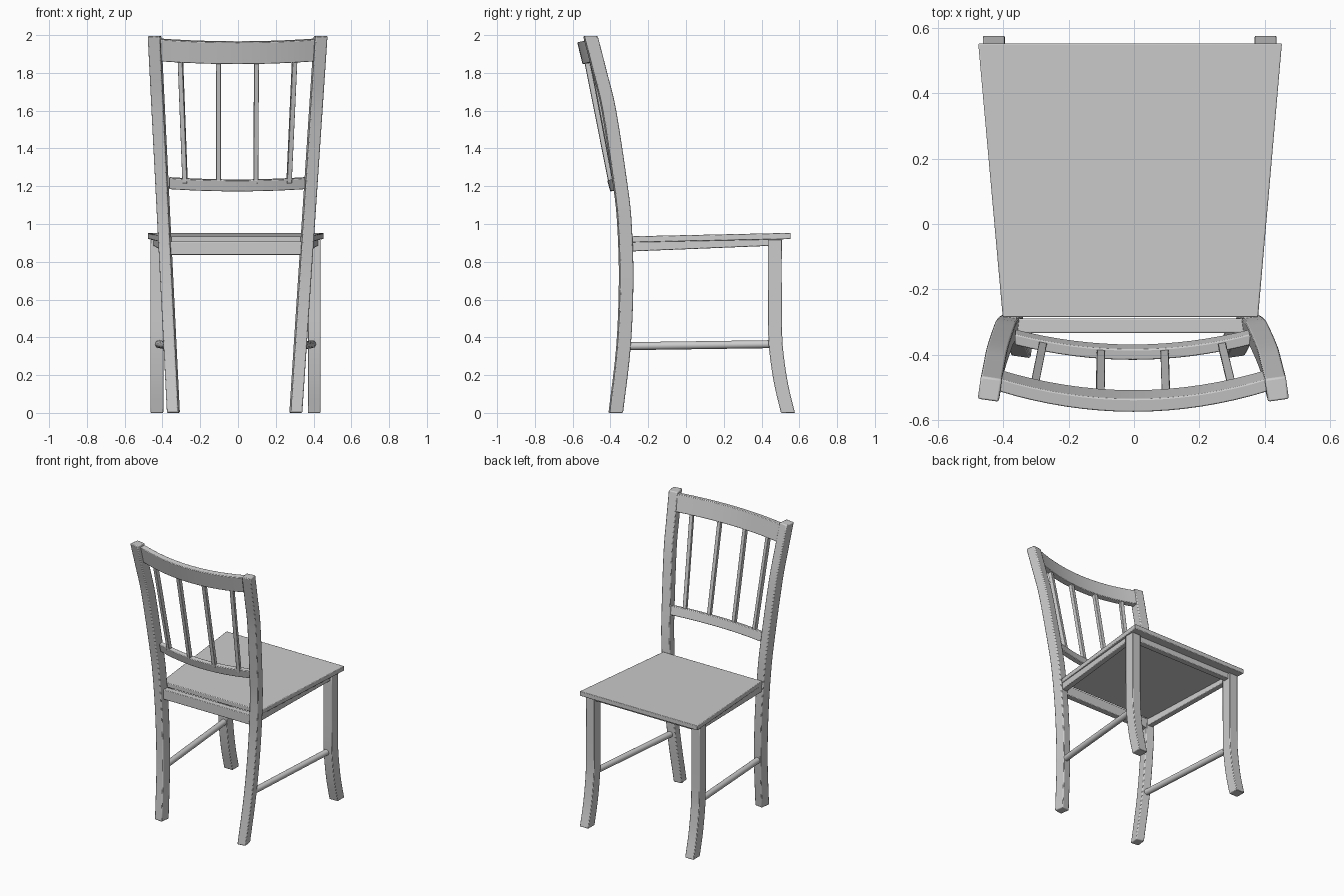
import bpy, bmesh, math
from mathutils import Vector, Matrix

if "Cube" in bpy.data.objects:
    bpy.data.objects.remove(bpy.data.objects["Cube"])


def loft(name, loops, bevel=0.004):
    """Skin a list of equal-sized vertex loops and cap both ends."""
    bm = bmesh.new()
    rings = [[bm.verts.new(p) for p in loop] for loop in loops]
    n = len(rings[0])
    for a, b in zip(rings, rings[1:]):
        for i in range(n):
            j = (i + 1) % n
            bm.faces.new((a[i], a[j], b[j], b[i]))
    bm.faces.new(rings[0])
    bm.faces.new(rings[-1])
    bmesh.ops.recalc_face_normals(bm, faces=bm.faces)
    mesh = bpy.data.meshes.new(name)
    bm.to_mesh(mesh)
    bm.free()
    ob = bpy.data.objects.new(name, mesh)
    bpy.context.collection.objects.link(ob)
    bpy.ops.object.select_all(action='DESELECT')
    ob.select_set(True)
    bpy.context.view_layer.objects.active = ob
    bpy.ops.object.shade_smooth_by_angle(angle=math.radians(30))
    if bevel:
        mod = ob.modifiers.new("soft_edges", 'BEVEL')
        mod.width, mod.segments, mod.limit_method = bevel, 2, 'ANGLE'
    return ob


def rect(x, y, z, w, d, turn=0.0):
    """Horizontal rectangle, turned about z."""
    rot = Matrix.Rotation(turn, 3, 'Z')
    return [Vector((x, y, z)) + rot @ Vector((sx * w / 2, sy * d / 2, 0))
            for sx, sy in ((-1, -1), (1, -1), (1, 1), (-1, 1))]


def smooth_path(pts, steps=4):
    """Catmull-Rom interpolation through (y, z) points."""
    p = [Vector(q) for q in pts]
    p = [2 * p[0] - p[1]] + p + [2 * p[-1] - p[-2]]
    out = []
    for a, b, c, d in zip(p, p[1:], p[2:], p[3:]):
        for k in range(steps):
            t = k / steps
            out.append(0.5 * (2 * b + (c - a) * t + (2 * a - 5 * b + 4 * c - d) * t * t
                              + (3 * b - a - 3 * c + d) * t ** 3))
    return out + [p[-2]]


def rail(name, half, cx, profile, bow):
    """Backrest rail: (y, z) profile swept along a shallow bow."""
    loops = []
    for i in range(17):
        u = i / 8 - 1
        dy, dz = bow[0] * u * u, bow[1] * u * u
        loops.append([(cx + u * half, y + dy, z + dz) for y, z in profile])
    return loft(name, loops)


def beam(name, a, b, w, ha, hb):
    """Straight horizontal apron; a and b are top-centre ends, ha/hb the heights."""
    a, b = Vector(a), Vector(b)
    side = (b - a).cross(Vector((0, 0, 1))).normalized() * w / 2
    loops = []
    for p, h in ((a, ha), (b, hb)):
        low = Vector((0, 0, -h))
        loops.append([p - side, p + side, p + side + low, p - side + low])
    return loft(name, loops)


# Curved back posts and front legs
post_path = smooth_path([(-.372, 0), (-.331, .35), (-.317, .7), (-.326, 1.0),
                         (-.347, 1.2), (-.408, 1.6), (-.456, 1.8), (-.506, 1.995)])
leg_path = smooth_path([(.54, 0), (.504, .15), (.481, .3), (.472, .42), (.470, .65), (.470, .918)])
for s, side in ((-1, "left"), (1, "right")):
    loft(f"back_post_{side}", [
        rect(-.018 + .008 * z + s * (.324 + .058 * z), y, z, .061 + .002 * z, .071, s * .14)
        for y, z in post_path], 0.006)
    loft(f"front_leg_{side}", [rect(-.013 + s * .416, y, z, .067, .074) for y, z in leg_path])

    # Round stretcher
    a = Vector((-.013 + s * .345, -.32, .353))
    b = Vector((-.013 + s * .406, .46, .364))
    ring = [(.021 * math.cos(k * math.tau / 16), .021 * math.sin(k * math.tau / 16)) for k in range(16)]
    loft(f"side_stretcher_{side}", [[p + Vector((u, 0, v)) for u, v in ring] for p in (a, b)], 0)

    # Side apron
    beam(f"side_apron_{side}", (-.012 + s * .365, -.31, .91), (-.012 + s * .418, .46, .925),
         .04, .056, .04)

# Front and back aprons
beam("back_apron", (-.36, -.312, .907), (.34, -.312, .907), .044, .07, .07)
beam("front_apron", (-.41, .47, .925), (.385, .47, .925), .044, .045, .045)

# Tapered seat
loft("seat", [
    [(-.402, -.285, .903), (.380, -.285, .903), (.380, -.285, .935), (-.402, -.285, .935)],
    [(-.477, .553, .920), (.453, .553, .920), (.453, .553, .953), (-.477, .553, .953)]])

# Backrest rails
rail("top_rail", .415, -.002, [(-.576, 1.962), (-.548, 1.846), (-.508, 1.852), (-.536, 1.968)],
     (.064, .015))
rail("lower_rail", .36, -.004, [(-.417, 1.231), (-.401, 1.172), (-.368, 1.178), (-.384, 1.237)],
     (.046, .012))

# Spindles between the rails
for i, (x0, x1) in enumerate(((-.28, -.305), (-.102, -.103), (.094, .098), (.270, .300))):
    y0 = -.399 + .046 * (x0 / .36) ** 2
    y1 = -.530 + .064 * (x1 / .415) ** 2
    loft(f"spindle_{i + 1}", [rect(x0, y0, 1.215, .025, .027, x0 * .7),
                              rect(x1, y1, 1.87, .025, .027, x1 * .7)], 0.002)
